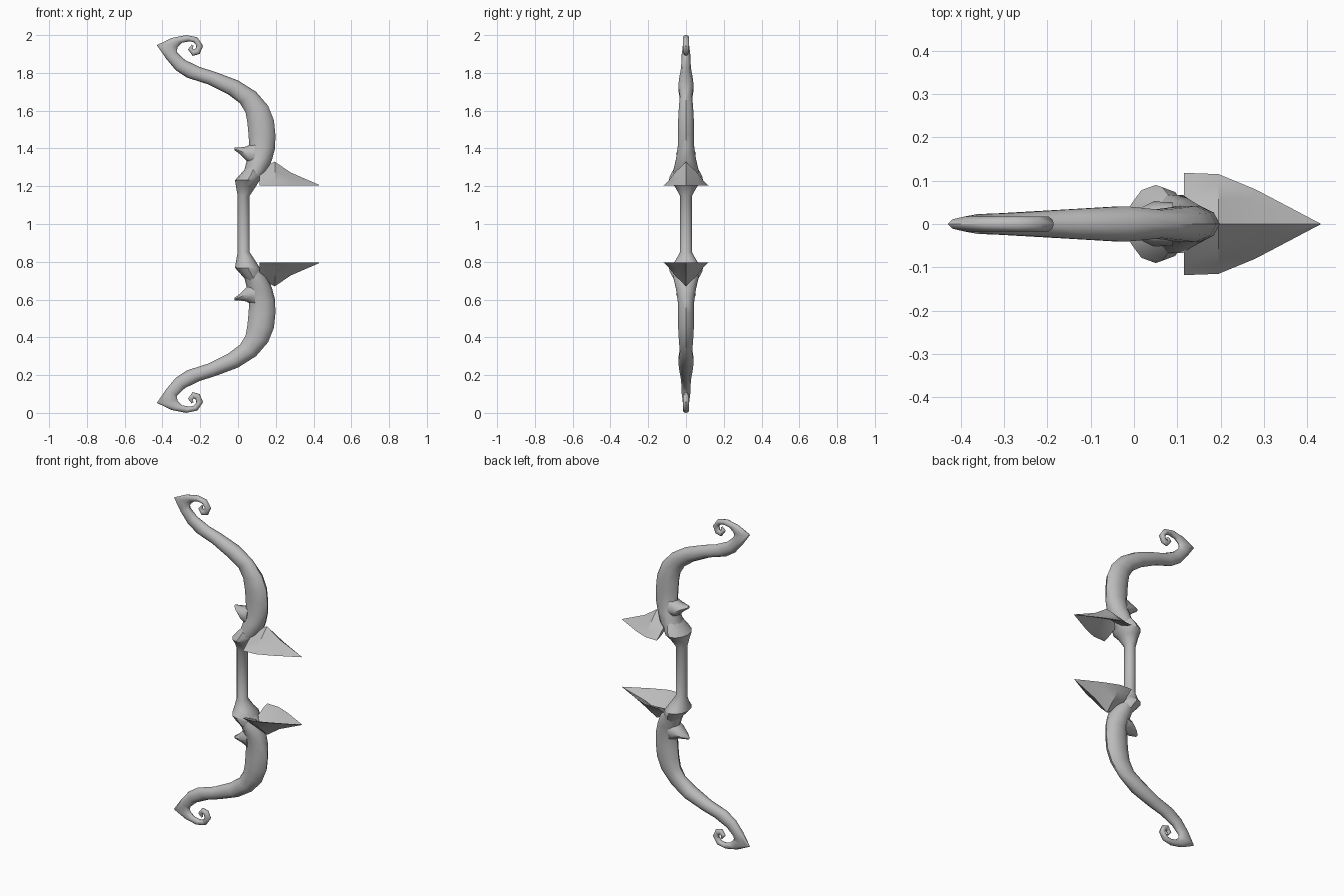
import bpy
import bmesh
from math import cos, sin, tau, radians
from mathutils import Vector

default_cube = bpy.data.objects.get("Cube")
if default_cube:
    bpy.data.objects.remove(default_cube, do_unlink=True)

# One plain grey for the whole bow
grey = bpy.data.materials.new("plain grey")
grey.use_nodes = True
colour = (0.5, 0.5, 0.5, 1)
grey.diffuse_color = colour
grey.node_tree.nodes["Principled BSDF"].inputs["Base Color"].default_value = colour

MIDDLE = Vector((0, 0, 1))


def make_object(name, bm, sharp_angle):
    """Finish a mesh whose origin is the bow's middle and mirror it downward."""
    bmesh.ops.translate(bm, verts=bm.verts, vec=-MIDDLE)
    bmesh.ops.recalc_face_normals(bm, faces=bm.faces)
    mesh = bpy.data.meshes.new(name)
    bm.to_mesh(mesh)
    bm.free()
    mesh.materials.append(grey)
    obj = bpy.data.objects.new(name, mesh)
    obj.location = MIDDLE
    bpy.context.collection.objects.link(obj)
    mirror = obj.modifiers.new("mirror", "MIRROR")
    mirror.use_axis = (False, False, True)
    bpy.ops.object.select_all(action="DESELECT")
    obj.select_set(True)
    bpy.context.view_layer.objects.active = obj
    bpy.ops.object.shade_smooth_by_angle(angle=radians(sharp_angle))
    return obj


def bridge(bm, rings, closed=True):
    """Join neighbouring rows of vertices with quads."""
    for a, b in zip(rings, rings[1:]):
        n = len(a)
        for i in range(n if closed else n - 1):
            j = (i + 1) % n
            bm.faces.new((a[i], a[j], b[j], b[i]))


def loft(name, sections, sides=10, sharp_angle=50):
    """Tube through sections: outer x, z, inner x, z, half width in y."""
    bm = bmesh.new()
    rings = []
    for ox, oz, ix, iz, width in sections:
        outer, inner = Vector((ox, 0, oz)), Vector((ix, 0, iz))
        centre, arm = (outer + inner) / 2, (outer - inner) / 2
        ring = []
        for k in range(sides):
            a = tau * k / sides
            ring.append(bm.verts.new(centre + arm * cos(a) + Vector((0, width * sin(a), 0))))
        rings.append(ring)
    bridge(bm, rings)
    bm.faces.new(rings[0])
    bm.faces.new(rings[-1])
    return make_object(name, bm, sharp_angle)


# Curved limb, ending in a pointed tip and a curl
loft("limb", [
    (.105, 1.22, .02, 1.24, .07),
    (.155, 1.28, .035, 1.29, .07),
    (.18, 1.34, .05, 1.35, .055),
    (.196, 1.4, .06, 1.41, .046),
    (.198, 1.47, .055, 1.48, .044),
    (.19, 1.55, .05, 1.535, .044),
    (.16, 1.625, .04, 1.59, .04),
    (.095, 1.7, .01, 1.64, .034),
    (0, 1.76, -.05, 1.685, .043),
    (-.12, 1.805, -.16, 1.74, .036),
    (-.2, 1.83, -.27, 1.775, .03),
    (-.28, 1.868, -.33, 1.815, .026),
    (-.325, 1.91, -.38, 1.875, .024),
    (-.32, 1.935, -.43, 1.947, .018),
    (-.295, 1.96, -.35, 1.985, .018),
    (-.255, 1.967, -.275, 2, .018),
    (-.235, 1.962, -.215, 1.988, .018),
    (-.22, 1.945, -.185, 1.943, .018),
    (-.225, 1.927, -.203, 1.9, .016),
    (-.235, 1.924, -.24, 1.89, .015),
    (-.24, 1.933, -.265, 1.925, .012),
    (-.235, 1.943, -.245, 1.95, .006),
])

# Thorn on the inner side of the limb
loft("thorn", [
    (.09, 1.44, .09, 1.3, .05),
    (.045, 1.41, .045, 1.335, .052),
    (.01, 1.405, .01, 1.37, .034),
    (-.018, 1.405, -.018, 1.39, .01),
], sides=8)

# Straight grip flaring into an oval collar: centre x, z, half x, half y
grip_profile = [
    (.03, 1, .032, .032),
    (.03, 1.15, .032, .032),
    (.042, 1.2, .053, .06),
    (.05, 1.232, .066, .09),
    (.065, 1.255, .06, .085),
    (.085, 1.3, .04, .06),
]
bm = bmesh.new()
rings = []
for cx, z, rx, ry in grip_profile:
    rings.append([bm.verts.new((cx + rx * cos(tau * k / 12), ry * sin(tau * k / 12), z))
                  for k in range(12)])
bridge(bm, rings)
bm.faces.new(rings[-1])
make_object("grip", bm, 40)

# Hollow pointed guard blade: x, ridge height, edge half width
blade_stations = [(.115, 1.29, .118), (.195, 1.33, .115), (.28, 1.272, .08), (.43, 1.207, .001)]
BASE = 1.205
# Cross-section as fractions of half width and ridge height
outside = [(-1, 0), (-.8, .2), (-.5, .55), (0, 1), (.5, .55), (.8, .2), (1, 0)]
inside = [(.75, .08), (0, .6), (-.75, .08)]
bm = bmesh.new()
rings = []
for x, top, half in blade_stations:
    rings.append([bm.verts.new((x, half * u, BASE + (top - BASE) * v))
                  for u, v in outside + inside])
bridge(bm, rings)
bm.faces.new(rings[0])
bm.faces.new(rings[-1])
make_object("guard_blade", bm, 25)
